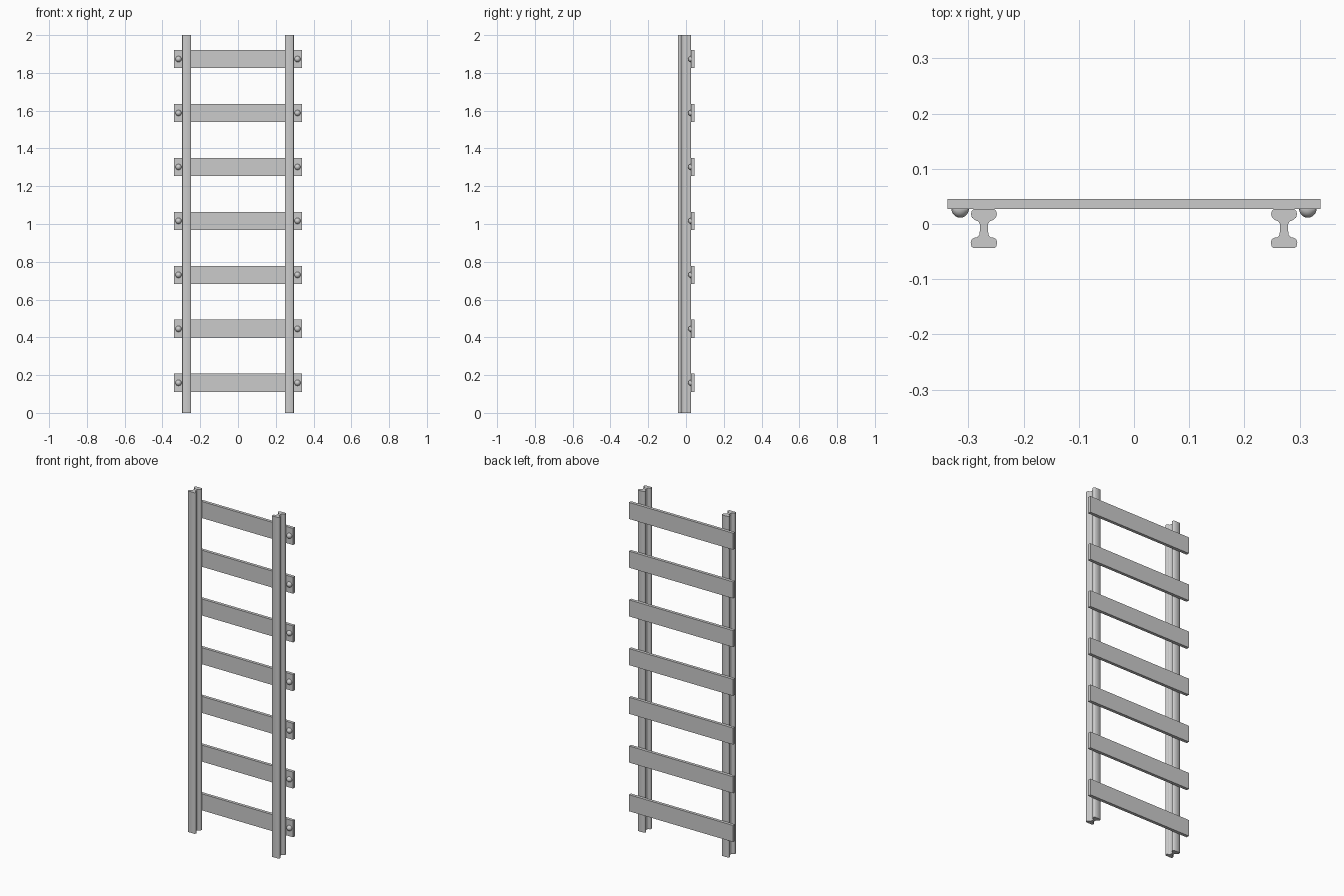
import bpy, bmesh, math
from mathutils import Matrix

if "Cube" in bpy.data.objects:
    bpy.data.objects.remove(bpy.data.objects["Cube"])

COUNT = 7
STEP = 2.0 / COUNT
RAIL_X = 0.272
BACK_Y = 0.0275      # plane where rails and bolts meet the sleepers


def finish(bm, name, smooth=None):
    bmesh.ops.recalc_face_normals(bm, faces=bm.faces)
    mesh = bpy.data.meshes.new(name)
    bm.to_mesh(mesh)
    bm.free()
    obj = bpy.data.objects.new(name, mesh)
    bpy.context.collection.objects.link(obj)
    if smooth:
        bpy.ops.object.select_all(action='DESELECT')
        obj.select_set(True)
        bpy.context.view_layer.objects.active = obj
        bpy.ops.object.shade_smooth_by_angle(angle=math.radians(smooth))
    return obj


# Right half of the rail cross-section, from head (front) to foot (back)
HALF = [(0.019, -0.0435), (0.0225, -0.041), (0.024, -0.034), (0.0225, -0.028),
        (0.018, -0.025), (0.012, -0.024), (0.0085, -0.020), (0.007, -0.010),
        (0.0075, 0.000), (0.010, 0.0045), (0.017, 0.0075), (0.022, 0.012),
        (0.0235, 0.018), (0.022, 0.024), (0.018, BACK_Y)]
PROFILE = HALF + [(-x, y) for x, y in reversed(HALF)]


def rail(name, cx):
    bm = bmesh.new()
    rings = [[bm.verts.new((cx + x, y, i * STEP)) for x, y in PROFILE]
             for i in range(COUNT + 1)]
    n = len(PROFILE)
    for lower, upper in zip(rings, rings[1:]):
        for j in range(n):
            k = (j + 1) % n
            bm.faces.new((lower[j], lower[k], upper[k], upper[j]))
    bm.faces.new(rings[0])
    bm.faces.new(rings[-1])
    finish(bm, name, 50)


def sleeper(name, z):
    bm = bmesh.new()
    bmesh.ops.create_cube(bm, size=1, matrix=Matrix.Translation((0, BACK_Y + 0.009, z))
                          @ Matrix.Diagonal((0.676, 0.018, 0.097, 1)))
    finish(bm, name)


def bolt(name, x, z):
    # Domed head: half a sphere facing the front
    bm = bmesh.new()
    bmesh.ops.create_uvsphere(bm, u_segments=16, v_segments=10, radius=0.016)
    cut = bmesh.ops.bisect_plane(bm, geom=bm.verts[:] + bm.edges[:] + bm.faces[:],
                                 plane_co=(0, 0, 0), plane_no=(0, 0, 1),
                                 clear_inner=True)
    rim = [e for e in bm.edges if e.is_boundary]
    bmesh.ops.holes_fill(bm, edges=rim)
    bmesh.ops.transform(bm, verts=bm.verts, matrix=Matrix.Translation((x, BACK_Y, z))
                        @ Matrix.Rotation(math.radians(90), 4, 'X'))
    finish(bm, name, 40)


# Rails
rail("rail_left", -RAIL_X)
rail("rail_right", RAIL_X)

# Sleepers with a bolt at each end
for i in range(COUNT):
    z = 0.159 + i * STEP
    sleeper(f"sleeper_{i + 1}", z)
    for side, s in (("left", -1), ("right", 1)):
        bolt(f"bolt_{side}_{i + 1}", s * 0.315, z)
